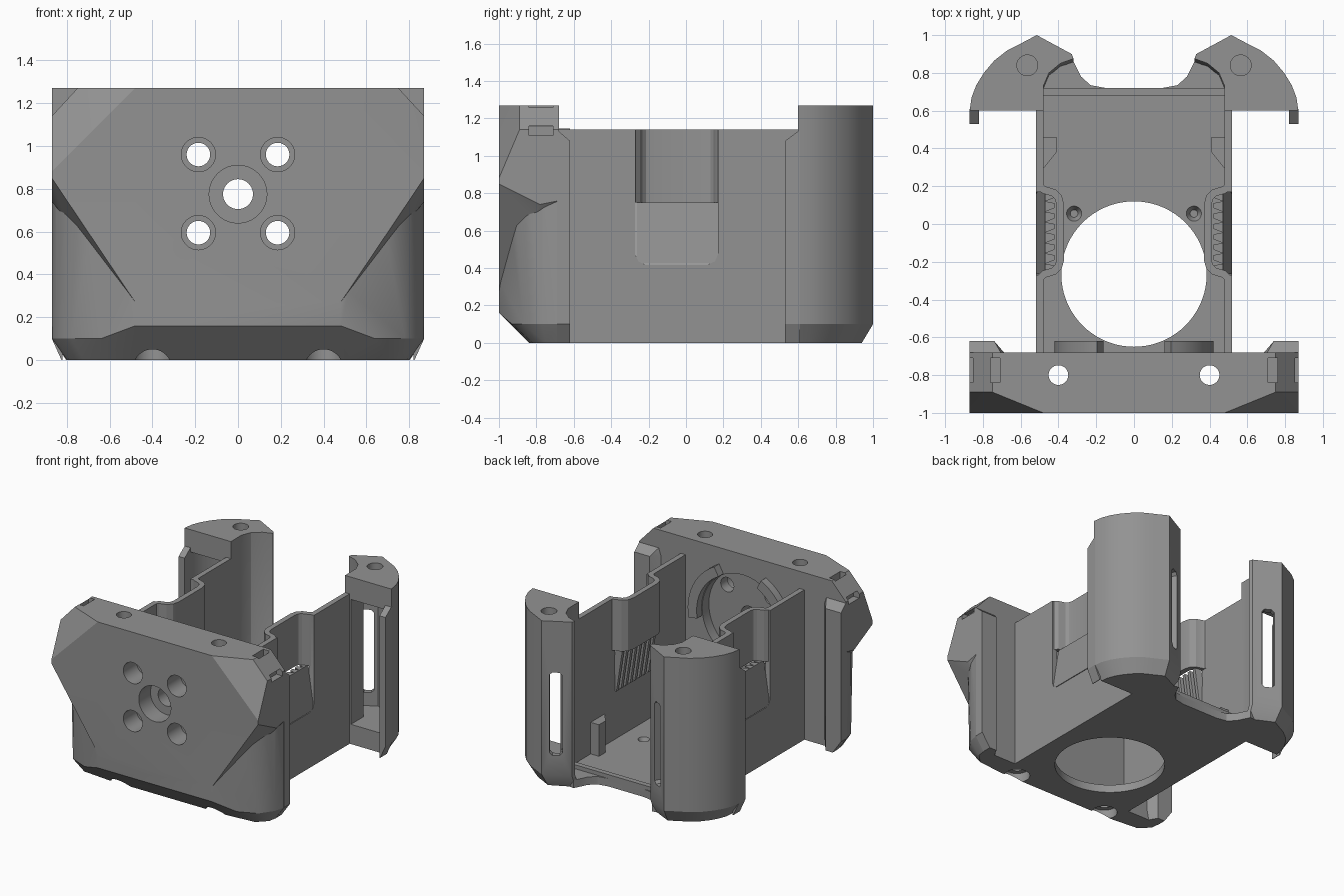
import bpy, bmesh, math
from mathutils import Vector

if "Cube" in bpy.data.objects:
    bpy.data.objects.remove(bpy.data.objects["Cube"])

grey = bpy.data.materials.new("mid_grey")
grey.diffuse_color = (0.29, 0.29, 0.29, 1)
grey.use_nodes = True
grey.node_tree.nodes["Principled BSDF"].inputs["Base Color"].default_value = grey.diffuse_color


def make(name, bm):
    bmesh.ops.recalc_face_normals(bm, faces=bm.faces)
    me = bpy.data.meshes.new(name)
    bm.to_mesh(me)
    bm.free()
    me.materials.append(grey)
    ob = bpy.data.objects.new(name, me)
    bpy.context.collection.objects.link(ob)
    return ob


def hull(name, pts):
    bm = bmesh.new()
    for p in pts:
        bm.verts.new(p)
    res = bmesh.ops.convex_hull(bm, input=bm.verts)
    junk = {g for g in res["geom_interior"] + res["geom_unused"] if isinstance(g, bmesh.types.BMVert)}
    bmesh.ops.delete(bm, geom=list(junk), context="VERTS")
    bmesh.ops.dissolve_limit(bm, angle_limit=0.01, verts=bm.verts, edges=bm.edges)
    return make(name, bm)


def loft(name, rings):
    """Closed solid through rings of equal length."""
    bm = bmesh.new()
    vs = [[bm.verts.new(p) for p in r] for r in rings]
    n = len(vs[0])
    for a, b in zip(vs, vs[1:]):
        for i in range(n):
            j = (i + 1) % n
            bm.faces.new((a[i], a[j], b[j], b[i]))
    bm.faces.new(vs[0][::-1])
    bm.faces.new(vs[-1])
    return make(name, bm)


def prism(name, pts, z0, z1):
    return loft(name, [[(x, y, z) for x, y in pts] for z in (z0, z1)])


def box(name, x0, x1, y0, y1, z0, z1):
    return prism(name, [(x0, y0), (x1, y0), (x1, y1), (x0, y1)], z0, z1)


def rod(name, a, b, r, r2=None, n=40):
    a, b = Vector(a), Vector(b)
    q = (b - a).to_track_quat("Z", "Y")
    t = [2 * math.pi * i / n for i in range(n)]
    return loft(name, [[c + q @ Vector((s * math.cos(k), s * math.sin(k), 0)) for k in t]
                       for c, s in ((a, r), (b, r if r2 is None else r2))])


def boolean(ob, tool, op="DIFFERENCE"):
    m = ob.modifiers.new("b", "BOOLEAN")
    m.operation, m.object, m.solver = op, tool, "EXACT"
    dg = bpy.context.evaluated_depsgraph_get()
    me = bpy.data.meshes.new_from_object(ob.evaluated_get(dg))
    ob.modifiers.clear()
    ob.data = me
    bpy.data.objects.remove(tool)


def both(pts):
    return pts + [(-p[0],) + tuple(p[1:]) for p in pts]


def full(half):
    """Close a right-hand outline with its mirror image."""
    return half + [(-x, y) for x, y in reversed(half)]


# front plate: round-cornered lower body plus flared upper prow
edge = [(0.48, -1), (0.64, -0.965), (0.74, -0.92), (0.81, -0.85), (0.855, -0.76), (0.87, -0.68)]
plate = hull("front_plate", both(
    [(x, y, 0.85) for x, y in edge] +
    [(0.48, -1, 0.16), (0.64, -0.93, 0.1), (0.78, -0.87, 0.1), (0.85, -0.77, 0.1), (0.87, -0.68, 0.1),
     (0.5, -0.84, 0), (0.72, -0.82, 0), (0.79, -0.75, 0), (0.8, -0.68, 0)]))
prow = hull("prow", both(
    [(0.48, -1, 0.27), (0.87, -1, 0.85), (0.87, -1, 0.88), (0.48, -1, 1.27), (0.75, -0.89, 1.27),
     (0.87, -0.89, 1.14), (0.75, -0.68, 1.27), (0.87, -0.68, 1.14), (0.87, -0.78, 0.74),
     (0.87, -0.68, 0.76), (0.48, -0.68, 0.25)]))
boolean(plate, prow, "UNION")

# plate holes: motor recess, centre bore, four screws, vertical screws, corner slots
cuts = [rod("c", (0, -0.76, 0.775), (0, -0.6, 0.775), 0.34, n=64),
        rod("c", (0, -1.1, 0.775), (0, -0.86, 0.775), 0.135),
        rod("c", (0, -1.1, 0.775), (0, -0.5, 0.775), 0.07)]
for s in (-1, 1):
    for z in (0.595, 0.96):
        cuts += [rod("c", (0.185 * s, -1.1, z), (0.185 * s, -0.84, z), 0.08),
                 rod("c", (0.185 * s, -1.1, z), (0.185 * s, -0.5, z), 0.055)]
    cuts += [rod("c", (0.4 * s, -0.8, -0.1), (0.4 * s, -0.8, 1.4), 0.052),
             rod("c", (0.4 * s, -0.8, -0.1), (0.4 * s, -0.8, 0.07), 0.09),
             box("c", *sorted((0.71 * s, 0.76 * s)), -0.84, -0.71, 1.2, 1.3),
             box("c", *sorted((0.82 * s, 0.9 * s)), -0.84, -0.71, 1.11, 1.16)]
for c in cuts:
    boolean(plate, c)

# floor with round outlet, flaring out into the rear columns
floor = prism("floor", full([(0.52, -0.7), (0.52, 0.85), (0.33, 0.88), (0.31, 0.84), (0.28, 0.78),
                             (0.23, 0.735), (0.15, 0.72)]), 0, 0.06)
boolean(floor, rod("c", (0, -0.265, -0.1), (0, -0.265, 0.3), 0.385, n=72))
for s in (-1, 1):
    boolean(floor, rod("c", (0.317 * s, 0.055, 0.02), (0.317 * s, 0.055, 0.1), 0.02, 0.06))
box("rear_floor_lip", -0.48, 0.48, 0.68, 0.72, 0.04, 0.09)

# shared outlines for the right-hand half
column_out = [(0.48, 0.6), (0.87, 0.6), (0.86, 0.67), (0.835, 0.735), (0.795, 0.8), (0.74, 0.865),
              (0.67, 0.92), (0.6, 0.955), (0.515, 1.0), (0.33, 0.9), (0.32, 0.875), (0.39, 0.85),
              (0.45, 0.8), (0.48, 0.73)]
cavity = [(0.53, 0.5), (0.82, 0.5), (0.82, 0.62), (0.79, 0.71), (0.75, 0.77), (0.69, 0.84),
          (0.6, 0.905), (0.515, 0.95), (0.4, 0.89), (0.47, 0.84), (0.53, 0.75)]
pocket = [(0.5, -0.31), (0.495, -0.285), (0.475, -0.265), (0.425, -0.25), (0.4, -0.225), (0.39, -0.19),
          (0.39, 0.1), (0.4, 0.14), (0.425, 0.165), (0.475, 0.18), (0.495, 0.195), (0.5, 0.22)]


def ribbon(path, w):
    """Outline of a constant-thickness wall along a path."""
    left, right = [], []
    for i, p in enumerate(path):
        d = Vector(path[min(i + 1, len(path) - 1)]) - Vector(path[max(i - 1, 0)])
        n = Vector((-d.y, d.x)).normalized() * w / 2
        left.append((p[0] + n.x, p[1] + n.y))
        right.append((p[0] - n.x, p[1] - n.y))
    return left + right[::-1]


parts = []
# side wall with a window, and the inward pocket wall above it
wall = box("side_wall", 0.48, 0.52, -0.7, 0.76, 0, 1.14)
boolean(wall, hull("c", [(x, y, z) for x in (0.4, 0.6) for y, z in
                         ((-0.27, 1.3), (-0.27, 0.47), (-0.255, 0.435), (-0.22, 0.42), (0.12, 0.42),
                          (0.155, 0.435), (0.17, 0.47), (0.17, 1.3))]))
parts += [wall, prism("pocket_wall", ribbon(pocket, 0.04), 0.75, 1.14)]

# leaning louvre slats in the window
for i in range(8):
    y = -0.245 + i * 0.055
    rings = []
    for z, x in ((0.425, 0.47), (0.75, 0.42)):
        rings.append([(x, y + 0.025, z), (x, y, z), (x + 0.05, y - 0.02, z),
                      (x + 0.05, y + 0.035, z)])
    parts.append(loft("louvre_slat", rings))

# rear column: chamfered foot, hollow front, screw hole and slot
foot = [(0.45 + (x - 0.45) * 0.84 if x > 0.45 else x, 0.6 + (y - 0.6) * 0.85) for x, y in column_out]
col = loft("rear_column", [[(x, y, 0) for x, y in foot]] +
           [[(x, y, z) for x, y in column_out] for z in (0.1, 1.27)])
boolean(col, prism("c", cavity, 0.15, 1.1))
boolean(col, rod("c", (0.565, 0.84, 0.9), (0.565, 0.84, 1.4), 0.055))
d, n = Vector((0.185, 0.1, 0)).normalized(), Vector((-0.1, 0.185, 0)).normalized()
mid = Vector((0.43, 0.95, 0))
slot = [(-0.045, 0.27), (-0.025, 0.25), (0.025, 0.25), (0.045, 0.27),
        (0.045, 0.86), (0.025, 0.88), (-0.025, 0.88), (-0.045, 0.86)]
boolean(col, loft("c", [[mid + n * k + d * a + Vector((0, 0, z)) for a, z in slot]
                        for k in (-0.1, 0.1)]))
parts.append(col)


# edge lips facing each other on the plate and column
def lip(name, x0, y0, y1):
    return hull(name, [(x, y, z) for x in (x0, 0.87) for y, z in
                       ((y0, 0.1), (y0, 1.14), (y1, 0.1), (y1, 1.08))] +
                [(x, y, 0) for x in (x0, max(x0, 0.8) + 0.005) for y in (y0, y1)])


parts.append(lip("column_lip", 0.82, 0.61, 0.53))
parts.append(hull("plate_flange", [(x, y, z) for x, y in ((0.68, -0.69), (0.74, -0.62), (0.87, -0.62),
                                                        (0.87, -0.69)) for z in (0.1, 1.08)] +
                  [(0.7, -0.69, 1.14), (0.87, -0.69, 1.14), (0.7, -0.69, 0), (0.8, -0.69, 0),
                   (0.74, -0.62, 0), (0.8, -0.62, 0)]))
# small inner stop on the wall and curved motor locating rib
parts.append(hull("inner_stop", [(x, y, z) for x, y in ((0.49, 0.28), (0.41, 0.38), (0.41, 0.46),
                                                      (0.49, 0.46)) for z in (0.05, 0.3)]))
ang = [math.radians(a) for a in range(-10, 63, 6)]
arc = [(r * math.cos(a), 0.775 + r * math.sin(a)) for r, seq in ((0.42, ang), (0.345, ang[::-1]))
       for a in seq]
parts.append(loft("motor_rib", [[(x, y, z) for x, z in arc] for y in (-0.7, -0.62)]))

# mirror to the left side
for ob in parts:
    m = ob.modifiers.new("mirror", "MIRROR")
    m.use_axis = (True, False, False)
    m.use_mirror_merge = False

# smooth round surfaces, keep edges sharp
bpy.ops.object.select_all(action="SELECT")
bpy.context.view_layer.objects.active = plate
bpy.ops.object.shade_smooth_by_angle(angle=math.radians(24))
